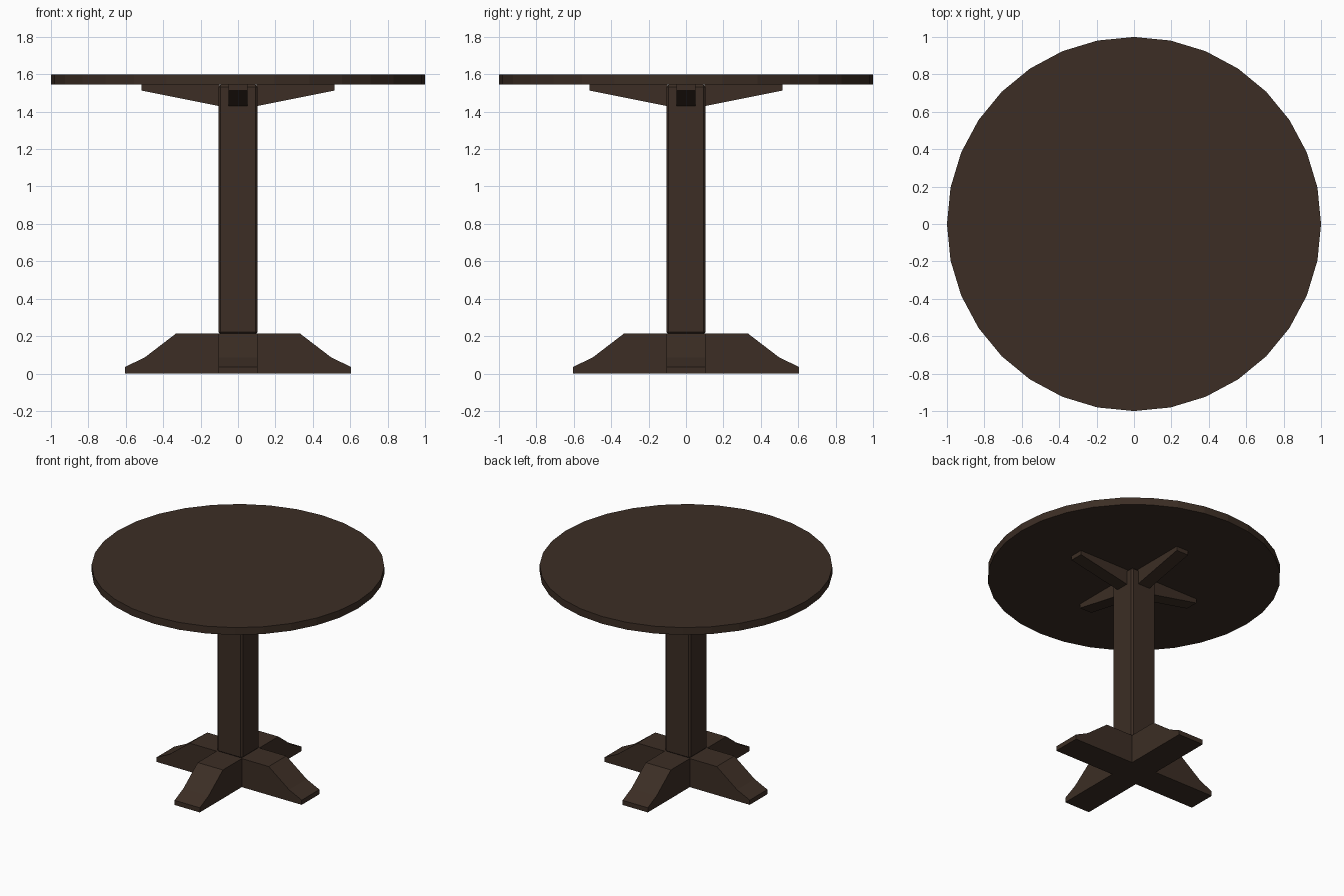
import bpy, bmesh, math
from mathutils import Matrix

if "Cube" in bpy.data.objects:
    bpy.data.objects.remove(bpy.data.objects["Cube"])

wood = bpy.data.materials.new("dark brown wood")
wood.diffuse_color = (0.045, 0.027, 0.018, 1)
wood.use_nodes = True
wood.node_tree.nodes["Principled BSDF"].inputs["Base Color"].default_value = wood.diffuse_color


def finish(bm, name):
    bmesh.ops.remove_doubles(bm, verts=bm.verts, dist=0.0005)
    bmesh.ops.recalc_face_normals(bm, faces=bm.faces)
    mesh = bpy.data.meshes.new(name)
    bm.to_mesh(mesh)
    bm.free()
    mesh.materials.append(wood)
    obj = bpy.data.objects.new(name, mesh)
    bpy.context.collection.objects.link(obj)
    return obj


def add_arm(bm, profile, half_w, turn, inner_cap):
    """Radial arm from an (outward, z) profile; last edge is the inner end."""
    rot = Matrix.Rotation(turn, 3, 'Z')
    sides = []
    for y in (-half_w, half_w):
        vs = [bm.verts.new((x, y, z)) for x, z in profile]
        bmesh.ops.rotate(bm, verts=vs, matrix=rot, cent=(0, 0, 0))
        bm.faces.new(vs)
        sides.append(vs)
    a, b = sides
    n = len(profile)
    for i in range(n if inner_cap else n - 1):
        j = (i + 1) % n
        bm.faces.new((a[i], a[j], b[j], b[i]))


# Round 32-sided top
bm = bmesh.new()
bmesh.ops.create_cone(bm, cap_ends=True, segments=32, radius1=1, radius2=1, depth=0.055,
                      matrix=Matrix.Translation((0, 0, 1.5725)))
# keep a vertex on the x axis
ang = math.atan2(bm.verts[:][0].co.y, bm.verts[:][0].co.x)
bmesh.ops.rotate(bm, verts=bm.verts, matrix=Matrix.Rotation(-ang, 3, 'Z'), cent=(0, 0, 0))
finish(bm, "table_top")

# Square column with chamfered edges
bm = bmesh.new()
bmesh.ops.create_cube(bm, size=1, matrix=Matrix.Translation((0, 0, 0.8775))
                      @ Matrix.Diagonal((0.21, 0.21, 1.335, 1)))
bmesh.ops.bevel(bm, geom=bm.edges[:], offset=0.012, segments=1, affect='EDGES')
finish(bm, "column")

# Cross-shaped base: four sloping feet around a square centre
W, H = 0.105, 0.215
foot = [(W, 0), (0.605, 0), (0.605, 0.035), (0.5, 0.085), (0.33, H), (W, H)]
bm = bmesh.new()
for k in range(4):
    add_arm(bm, foot, W, k * math.pi / 2, False)
for z in (0, H):
    bm.faces.new([bm.verts.new((x, y, z)) for x, y in ((-W, -W), (W, -W), (W, W), (-W, W))])
finish(bm, "cross_base")

# Four tapered brackets under the top
bracket = [(0.1, 1.43), (0.515, 1.513), (0.515, 1.545), (0.1, 1.545)]
for k, side in enumerate(("right", "back", "left", "front")):
    bm = bmesh.new()
    add_arm(bm, bracket, 0.05, k * math.pi / 2, True)
    finish(bm, side + "_bracket")
